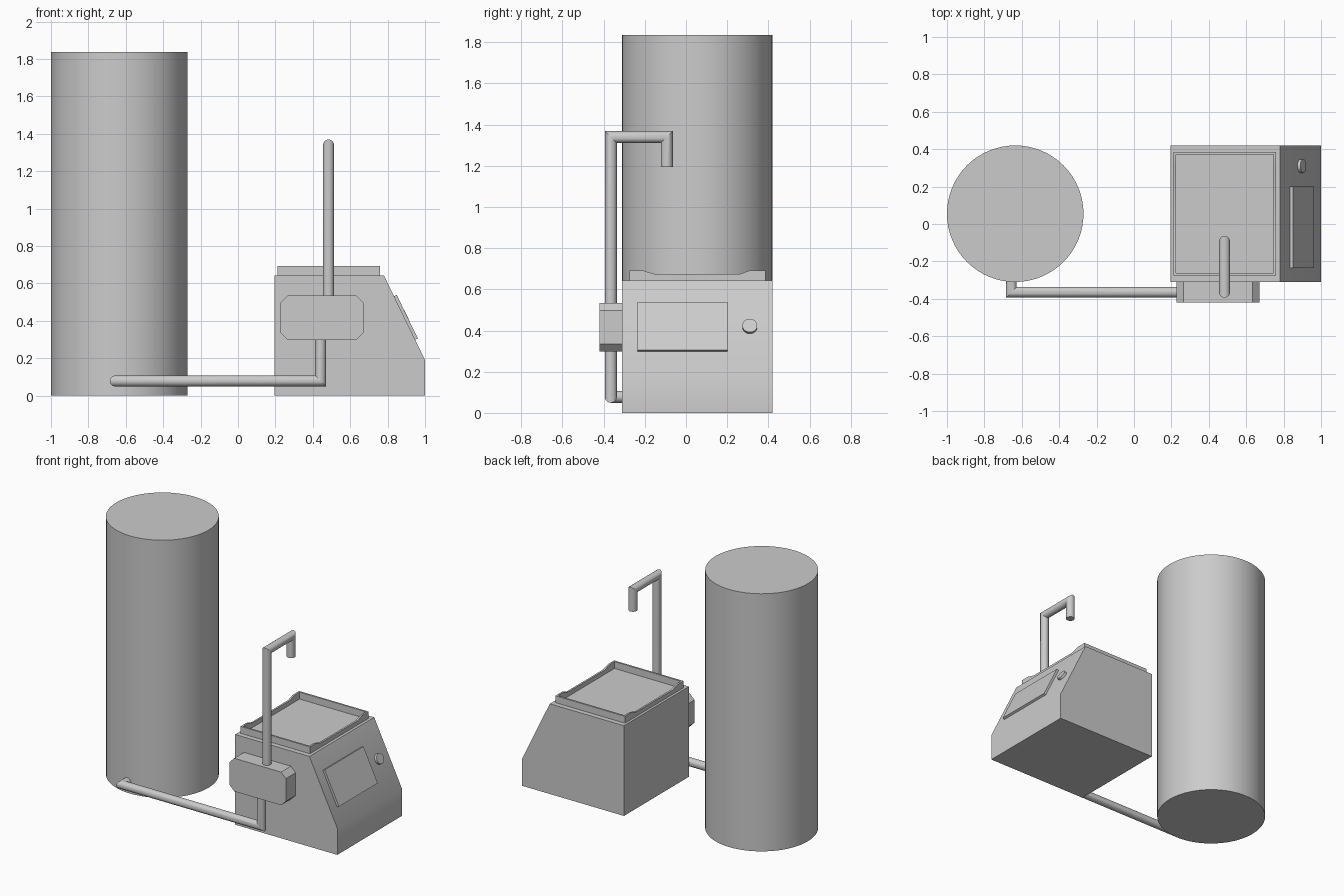
import bpy, bmesh, math
from mathutils import Vector, Matrix

if "Cube" in bpy.data.objects:
    bpy.data.objects.remove(bpy.data.objects["Cube"], do_unlink=True)

grey = bpy.data.materials.new("plain_grey")
grey.use_nodes = True
COLOUR = (0.6, 0.6, 0.6, 1)
grey.diffuse_color = COLOUR
grey.node_tree.nodes["Principled BSDF"].inputs["Base Color"].default_value = COLOUR


def finish(name, bm, matrix=None):
    """Turn a bmesh into a shaded, coloured object."""
    bmesh.ops.recalc_face_normals(bm, faces=bm.faces)
    mesh = bpy.data.meshes.new(name)
    bm.to_mesh(mesh)
    bm.free()
    mesh.materials.append(grey)
    obj = bpy.data.objects.new(name, mesh)
    bpy.context.collection.objects.link(obj)
    if matrix:
        obj.matrix_world = matrix
    bpy.ops.object.select_all(action='DESELECT')
    obj.select_set(True)
    bpy.context.view_layer.objects.active = obj
    bpy.ops.object.shade_smooth_by_angle(angle=math.radians(30))
    return obj


def prism(name, points, offset):
    """Extrude a closed 3D outline by an offset vector."""
    bm = bmesh.new()
    face = bm.faces.new([bm.verts.new(p) for p in points])
    ext = bmesh.ops.extrude_face_region(bm, geom=[face], use_keep_orig=True)
    moved = [v for v in ext["geom"] if isinstance(v, bmesh.types.BMVert)]
    bmesh.ops.translate(bm, verts=moved, vec=offset)
    return finish(name, bm)


def box(name, size, matrix):
    bm = bmesh.new()
    bmesh.ops.create_cube(bm, size=1)
    bmesh.ops.scale(bm, vec=size, verts=bm.verts)
    return finish(name, bm, matrix)


def cylinder(name, radius, depth, matrix, sides):
    bm = bmesh.new()
    bmesh.ops.create_cone(bm, cap_ends=True, segments=sides, radius1=radius,
                          radius2=radius, depth=depth)
    return finish(name, bm, matrix)


def pipe(name, path, radius=0.029, sides=24):
    """Round pipe along a path, with mitred corners."""
    bm = bmesh.new()
    pts = [Vector(p) for p in path]
    dirs = [(b - a).normalized() for a, b in zip(pts, pts[1:])]
    side = dirs[0].orthogonal().normalized()
    up = dirs[0].cross(side)
    ring = [pts[0] + radius * (side * math.cos(a) + up * math.sin(a))
            for a in (math.tau * i / sides for i in range(sides))]
    rings = [[bm.verts.new(p) for p in ring]]
    for i, d in enumerate(dirs):
        # Slide the ring along the pipe until it meets the mitre plane
        n = d + dirs[i + 1] if i + 1 < len(dirs) else d
        ring = [p + d * ((pts[i + 1] - p).dot(n) / d.dot(n)) for p in ring]
        rings.append([bm.verts.new(p) for p in ring])
    for a, b in zip(rings, rings[1:]):
        for k in range(sides):
            j = (k + 1) % sides
            bm.faces.new((a[k], a[j], b[j], b[k]))
    bm.faces.new(rings[0])
    bm.faces.new(rings[-1])
    return finish(name, bm)


# Tall storage tank
cylinder("tank", 0.365, 1.836, Matrix.Translation((-0.635, 0.055, 0.918)), 64)

# Machine body with sloped control side
FRONT, BACK, TOP = -0.31, 0.42, 0.643
profile = [(0.195, 0), (1, 0), (1, 0.19), (0.78, TOP), (0.195, TOP)]
prism("machine_body", [(x, FRONT, z) for x, z in profile], (0, BACK - FRONT, 0))

# Raised rim on the top, dipping along two sides
X0, X1, Y0, Y1, RIM, DIP, WALL = 0.212, 0.76, -0.275, 0.385, 0.692, 0.674, 0.013
side_wall = [(Y0, TOP), (Y1, TOP), (Y1, RIM), (0.31, RIM), (0.26, DIP),
             (-0.15, DIP), (-0.21, RIM), (Y0, RIM)]
for name, x in (("rim_right", X0), ("rim_left", X1 - WALL)):
    prism(name, [(x, y, z) for y, z in side_wall], (WALL, 0, 0))
for name, y in (("rim_front", Y0 + WALL / 2), ("rim_back", Y1 - WALL / 2)):
    box(name, (X1 - X0 - 2 * WALL, WALL, RIM - TOP),
        Matrix.Translation(((X0 + X1) / 2, y, (RIM + TOP) / 2)))

# Screen and knob lying on the slope
slope = Vector((1 - 0.78, 0, 0.19 - TOP)).normalized()
normal = Vector((-slope.z, 0, slope.x))


def on_slope(y, z):
    x = 0.78 + (TOP - z) * (1 - 0.78) / (TOP - 0.19)
    m = Matrix((slope, normal.cross(slope), normal)).transposed().to_4x4()
    return Matrix.Translation((x, y, z)) @ m


box("screen", (0.258, 0.437, 0.032), on_slope(-0.018, 0.415))
cylinder("knob", 0.036, 0.034, on_slope(0.31, 0.417), 32)

# Pump box with clipped corners
cx, cz, hw, hh, cut = 0.449, 0.416, 0.222, 0.118, 0.037
quarter = [(hw, hh - cut), (hw - cut, hh)]
outline = (quarter + [(-x, z) for x, z in reversed(quarter)]
           + [(-x, -z) for x, z in quarter] + [(x, -z) for x, z in reversed(quarter)])
prism("pump_box", [(cx + x, -0.42, cz + z) for x, z in outline], (0, 0.11, 0))

# Supply pipe from the tank, and the spout over the machine
PY = -0.365
pipe("supply_pipe", [(-0.656, -0.28, 0.078), (-0.656, PY, 0.078),
                     (0.442, PY, 0.078), (0.442, PY, 0.36)])
pipe("spout_pipe", [(0.484, PY, 0.45), (0.484, PY, 1.34),
                    (0.484, -0.093, 1.34), (0.484, -0.093, 1.195)])
